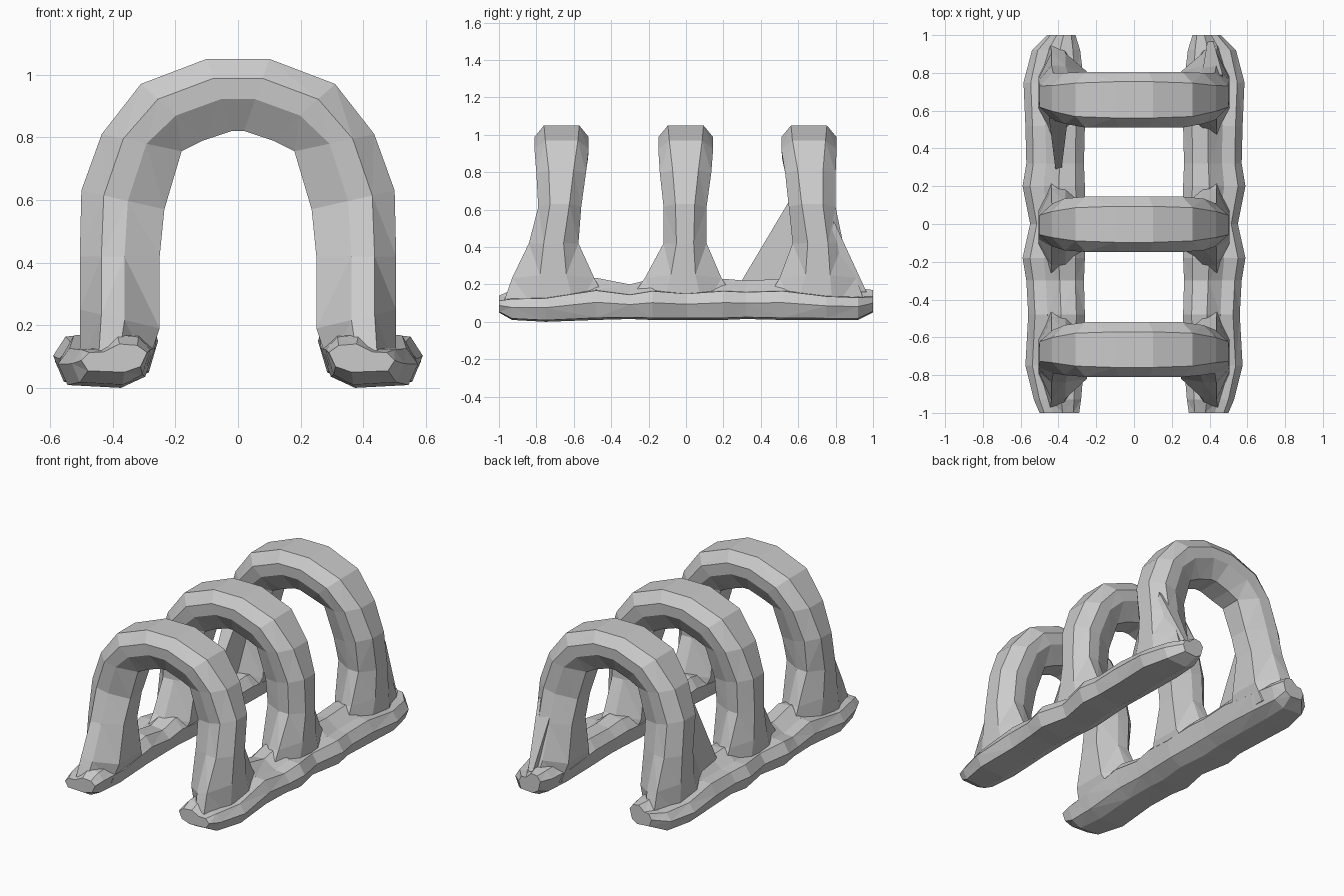
import bpy, bmesh

if "Cube" in bpy.data.objects:
    bpy.data.objects.remove(bpy.data.objects["Cube"])


def make_object(name, rings):
    """Bridge matching rings of points into a closed, flat-shaded tube."""
    bm = bmesh.new()
    loops = [[bm.verts.new(p) for p in r] for r in rings]
    n = len(loops[0])
    for a, b in zip(loops, loops[1:]):
        for i in range(n):
            j = (i + 1) % n
            bm.faces.new((a[i], a[j], b[j], b[i]))
    bm.faces.new(loops[0])
    bm.faces.new(loops[-1])
    bmesh.ops.triangulate(bm, faces=[f for f in bm.faces if len(f.verts) == 4])
    bmesh.ops.recalc_face_normals(bm, faces=bm.faces)
    me = bpy.data.meshes.new(name)
    bm.to_mesh(me)
    bm.free()
    ob = bpy.data.objects.new(name, me)
    bpy.context.collection.objects.link(ob)
    return ob


# Half-arch profile, foot to crown: outer x, outer z, inner x, inner z,
# and how wide the outer face is compared with the full section
PROFILE = [
    (.505, .06, .29, .07, .35), (.505, .25, .25, .19, .32),
    (.505, .42, .25, .42, .40), (.50, .63, .235, .57, .45),
    (.435, .81, .18, .755, .50), (.31, .97, .11, .79, .60),
    (.10, 1.05, .02, .82, .65)]
# Lowest and highest y at each profile station
ARCHES = {
    "front_arch": [(-.99, -.40), (-.93, -.49), (-.84, -.575), (-.79, -.56),
                   (-.80, -.535), (-.81, -.52), (-.81, -.52)],
    "middle_arch": [(-.34, .30), (-.22, .19), (-.12, .11), (-.12, .11),
                    (-.14, .135), (-.148, .145), (-.148, .145)],
    "back_arch": [(.40, .97), (.50, .91), (.57, .84), (.55, .80),
                  (.53, .80), (.51, .805), (.51, .805)],
}


def arch_ring(station, span, side):
    ox, oz, ix, iz, face = station
    mid, half = (span[0] + span[1]) / 2, (span[1] - span[0]) / 2
    section = [(0, -face), (.27, -1), (.56, -.97), (1, -.5),
               (1, .5), (.56, .97), (.27, 1), (0, face)]
    return [(side * (ox + (ix - ox) * f), mid + half * w, oz + (iz - oz) * f)
            for f, w in section]


# Three arches with flared feet
for name, spans in ARCHES.items():
    right = [arch_ring(s, y, 1) for s, y in zip(PROFILE, spans)]
    left = [arch_ring(s, y, -1) for s, y in zip(PROFILE, spans)]
    make_object(name, right + left[::-1])

# Base rails: y, inner x, outer x, bottom z, top z
RAIL = [
    (-1, .29, .50, .05, .14), (-.93, .28, .53, .01, .17),
    (-.75, .265, .575, 0, .18), (-.48, .26, .56, .01, .235),
    (-.30, .265, .57, .015, .20), (-.18, .26, .59, .01, .23),
    (0, .255, .55, .01, .21), (.20, .26, .59, .01, .23),
    (.32, .265, .57, .015, .22), (.52, .26, .575, .01, .23),
    (.75, .265, .585, .01, .19), (.92, .285, .54, .01, .18),
    (1, .31, .46, .05, .17)]
RAIL_SECTION = [(0, .7), (.15, .95), (.42, 1), (.66, .72), (.88, .7),
                (1, .42), (.9, .05), (.35, 0), (.1, .2)]
for name, side in (("right_rail", 1), ("left_rail", -1)):
    make_object(name, [[(side * (a + (b - a) * u), y, lo + (hi - lo) * v)
                        for u, v in RAIL_SECTION] for y, a, b, lo, hi in RAIL])


# Triangular braces at the back arch, narrowing to a point at the tip
def brace(name, root, tip, x0, x1, tip_x):
    top, low = root
    make_object(name, [
        [(x, *top), (tip_x + (x - tip_x) * .3, *tip), (x, *low)]
        for x in (x0, x1)])


brace("inner_brace", ((.56, .66), (.62, .17)), (.28, .19), -.45, -.35, -.40)
brace("rear_brace", ((.79, .54), (.72, .15)), (.965, .16), .36, .47, .40)
